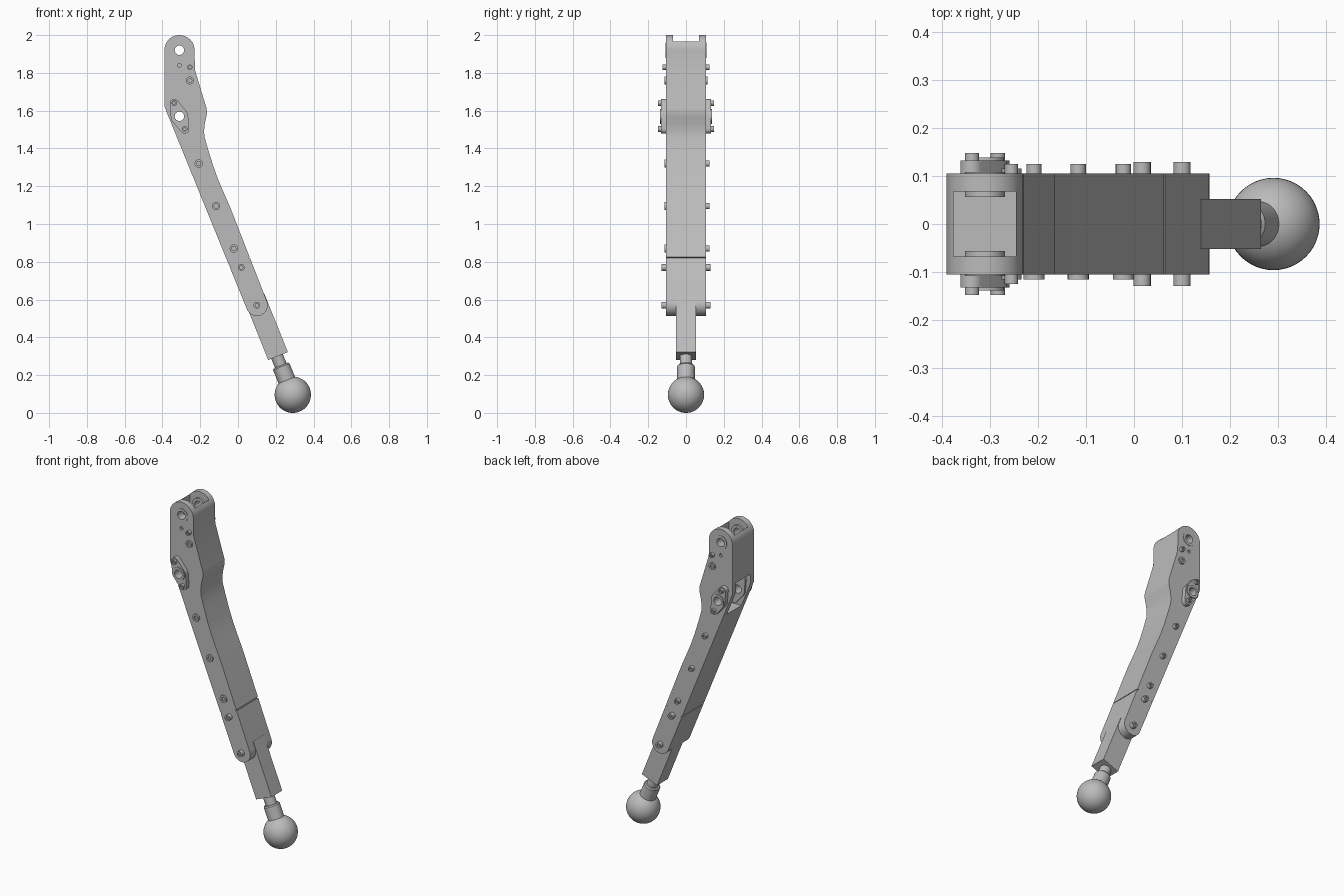
import bpy, bmesh, math
from mathutils import Vector, Matrix

cube = bpy.data.objects.get("Cube")
if cube:
    bpy.data.objects.remove(cube, do_unlink=True)

steel = bpy.data.materials.new("steel grey")
steel.use_nodes = True
steel.diffuse_color = (0.5, 0.5, 0.5, 1)
steel.node_tree.nodes["Principled BSDF"].inputs["Base Color"].default_value = (0.5, 0.5, 0.5, 1)

AXIS = Vector((0.38, 0, -0.925)).normalized()     # down the leg
SIDE = Vector((0.925, 0, 0.38)).normalized()      # across the leg
PIVOT = (-0.31, 1.92)
JOINT = (-0.31, 1.57)


def finish(name, bm):
    bmesh.ops.remove_doubles(bm, verts=bm.verts, dist=1e-5)
    bmesh.ops.recalc_face_normals(bm, faces=bm.faces)
    mesh = bpy.data.meshes.new(name)
    bm.to_mesh(mesh)
    bm.free()
    mesh.materials.append(steel)
    obj = bpy.data.objects.new(name, mesh)
    bpy.context.collection.objects.link(obj)
    smooth(obj)
    return obj


def smooth(obj):
    bpy.ops.object.select_all(action='DESELECT')
    obj.select_set(True)
    bpy.context.view_layer.objects.active = obj
    bpy.ops.object.shade_smooth_by_angle(angle=math.radians(30))


def prism(name, points, y0, y1):
    """Extrude an outline of (x, z) points from y0 to y1."""
    bm = bmesh.new()
    face = bm.faces.new([bm.verts.new((x, y0, z)) for x, z in points])
    ext = bmesh.ops.extrude_face_region(bm, geom=[face])
    verts = [v for v in ext["geom"] if isinstance(v, bmesh.types.BMVert)]
    bmesh.ops.translate(bm, verts=verts, vec=(0, y1 - y0, 0))
    return finish(name, bm)


def lathe(name, profile, origin, direction, closed=False, steps=32):
    """Turn a profile of (radius, distance) around a direction."""
    bm = bmesh.new()
    verts = [bm.verts.new((r, 0, h)) for r, h in profile]
    edges = [bm.edges.new(p) for p in zip(verts, verts[1:])]
    if closed:
        edges.append(bm.edges.new((verts[-1], verts[0])))
    bmesh.ops.spin(bm, geom=verts + edges, cent=(0, 0, 0), axis=(0, 0, 1),
                   angle=math.tau, steps=steps, use_duplicate=False)
    turn = Vector((0, 0, 1)).rotation_difference(Vector(direction)).to_matrix().to_4x4()
    bmesh.ops.transform(bm, matrix=Matrix.Translation(origin) @ turn, verts=bm.verts)
    return finish(name, bm)


def arc(cx, cz, r, start, end, n=16):
    return [(cx + r * math.cos(math.radians(start + (end - start) * i / n)),
             cz + r * math.sin(math.radians(start + (end - start) * i / n)))
            for i in range(n + 1)]


def rect(x0, x1, z0, z1):
    return [(x0, z0), (x1, z0), (x1, z1), (x0, z1)]


def cut(obj, cutter):
    mod = obj.modifiers.new("cut", 'BOOLEAN')
    mod.operation = 'DIFFERENCE'
    mod.solver = 'EXACT'
    mod.object = cutter
    bpy.context.view_layer.objects.active = obj
    bpy.ops.object.modifier_apply(modifier=mod.name)
    bpy.data.objects.remove(cutter, do_unlink=True)


def hole(at, r, y0, y1):
    return prism("hole_cutter", arc(at[0], at[1], r, 0, 350, 35), y0, y1)


# Main housing: bent outline with round ends
outline = (arc(0.1, 0.57, 0.057, 202, 382)
           + [(-0.042, 1.09), (-0.075, 1.165), (-0.105, 1.235), (-0.132, 1.31),
              (-0.16, 1.4), (-0.177, 1.46), (-0.18, 1.49), (-0.176, 1.53),
              (-0.167, 1.57), (-0.164, 1.59), (-0.167, 1.615), (-0.228, 1.815)]
           + arc(*PIVOT, 0.08, 0, 180, 24)
           + [(-0.39, 1.64), (-0.388, 1.62), (-0.38, 1.598)])
housing = prism("housing", outline, -0.105, 0.105)

# Top fork opening, side pocket, bearing holes
cut(housing, prism("fork_cutter", rect(-0.375, -0.245, 1.8, 2.1), -0.068, 0.068))
cut(housing, prism("pocket_cutter", rect(-0.5, -0.26, 1.47, 1.68), -0.07, 0.07))
cut(housing, hole(PIVOT, 0.041, -0.2, 0.2))
cut(housing, hole(JOINT, 0.025, -0.2, 0.2))
for s in (-1, 1):
    ends = sorted((s * 0.095, s * 0.2))
    cut(housing, hole((-0.31, 1.84), 0.01, *ends))

# Panel seams across both narrow faces
for mid in (Vector((0.06, 0, 0.82)), Vector((-0.044, 0, 0.777))):
    corners = [mid + SIDE * a * 0.004 + AXIS * b * 0.003
               for a, b in ((-1, -1), (1, -1), (1, 1), (-1, 1))]
    cut(housing, prism("seam_cutter", [(c.x, c.z) for c in corners], -0.2, 0.2))
smooth(housing)

# Lower bar sliding out of the housing
prism("lower_bar", [(0.16, 0.28), (0.264, 0.322), (0.14, 0.63), (0.036, 0.588)], -0.052, 0.052)

# Stem, collar and ball foot
foot = Vector((0.29, 0, 0.096))
lathe("stem", [(0, 0.1), (0.033, 0.1), (0.033, 0.25), (0, 0.25)], foot, -AXIS)
lathe("collar", [(0, 0.05), (0.047, 0.05), (0.047, 0.16), (0.042, 0.167), (0, 0.167)], foot, -AXIS)
bm = bmesh.new()
bmesh.ops.create_uvsphere(bm, u_segments=48, v_segments=24, radius=0.096)
bmesh.ops.translate(bm, verts=bm.verts, vec=foot)
finish("ball_foot", bm)


def bolt(name, x, z, s, r, tip, base=0.1):
    """Round bolt head with a socket, on the front (s=-1) or back (s=1)."""
    lathe(name, [(0, base), (r, base), (r, tip), (r / 2, tip), (r / 2, tip - 0.008),
                 (0, tip - 0.008)], (x, 0, z), (0, s, 0), steps=20)


def ring(name, at, s, inner, outer, y0, y1):
    lathe(name, [(inner, y0), (outer, y0), (outer, y1), (inner, y1)],
          (at[0], 0, at[1]), (0, s, 0), closed=True)


def flange_outline():
    """Oblong plate: a wide middle between two small round ends."""
    tilt = 112
    ux, uz = math.cos(math.radians(tilt)), math.sin(math.radians(tilt))
    pts = []
    for k in (1, -1):
        turn = tilt if k > 0 else tilt + 180
        pts += arc(*JOINT, 0.046, turn - 90 - 15, turn - 90 + 15, 6)
        pts += arc(JOINT[0] + k * ux * 0.073, JOINT[1] + k * uz * 0.073, 0.024,
                   turn - 72, turn + 72, 12)
    return pts


for s, side in ((-1, "front"), (1, "back")):
    # Pivot bushing, standing slightly proud inside the fork
    ring(side + "_pivot_bushing", PIVOT, s, 0.025, 0.042, 0.056, 0.108)

    # Joint flanges outside and inside the housing wall
    for part, a, b in (("outer", 0.104, 0.132), ("inner", 0.058, 0.071)):
        plate = prism(f"{side}_{part}_flange", flange_outline(), *sorted((s * a, s * b)))
        cut(plate, hole(JOINT, 0.025, -0.2, 0.2))
        smooth(plate)
    ring(side + "_joint_hub", JOINT, s, 0.025, 0.04, 0.11, 0.138)
    for x, z in ((-0.337, 1.64), (-0.283, 1.503)):
        bolt(side + "_flange_bolt", x, z, s, 0.015, 0.148)

    # Bolts down the housing
    bolt(side + "_small_bolt", -0.255, 1.83, s, 0.014, 0.125)
    bolt(side + "_upper_bolt", -0.255, 1.76, s, 0.021, 0.115)
    r, tip = (0.022, 0.115) if s < 0 else (0.016, 0.125)
    for x, z in ((-0.208, 1.32), (-0.116, 1.095), (-0.022, 0.87)):
        bolt(side + "_housing_bolt", x, z, s, r, tip)
    for x, z in ((0.017, 0.77), (0.1, 0.57)):
        bolt(side + "_bar_bolt", x, z, s, 0.018, 0.129)
